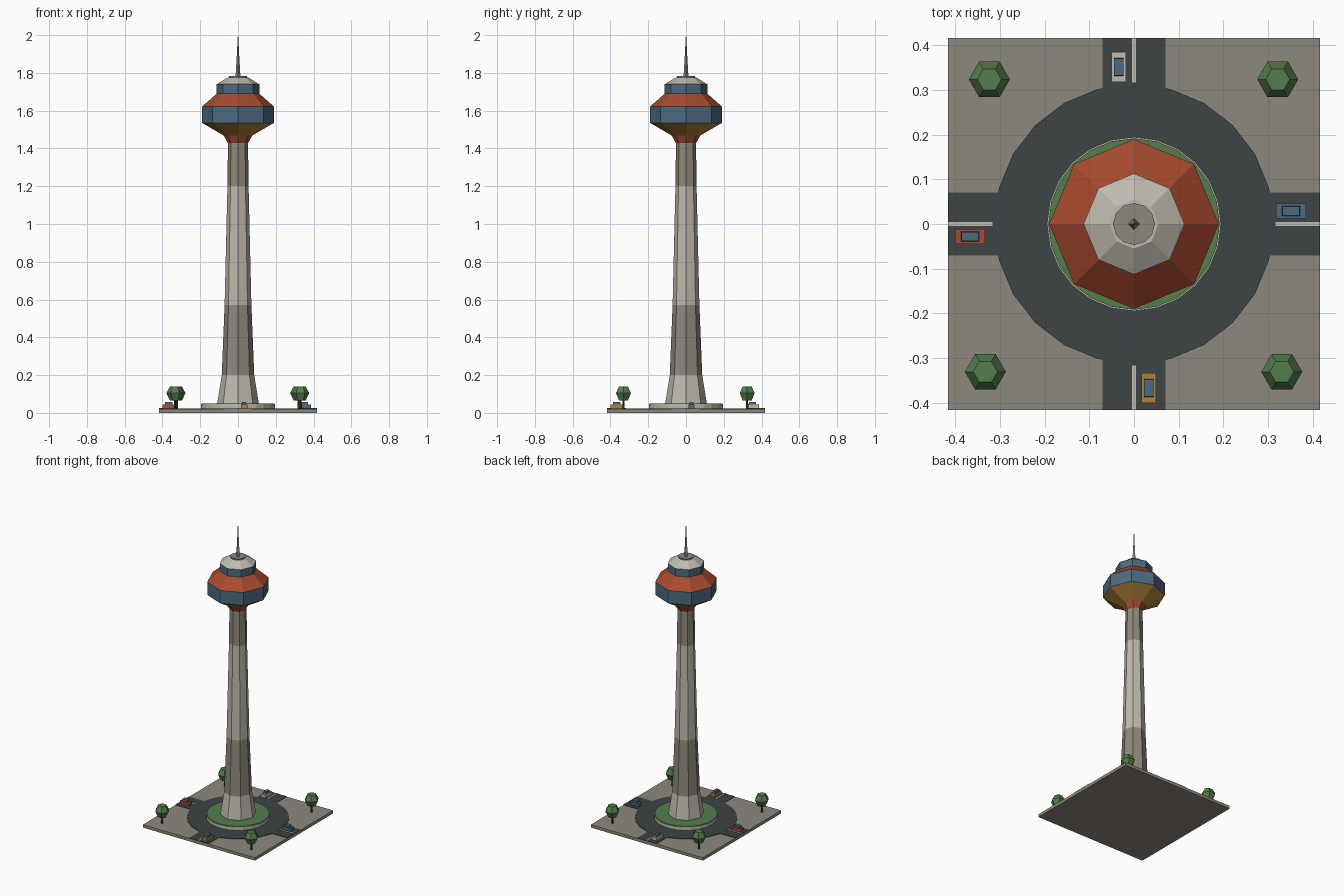
import bpy
import bmesh
from math import cos, sin, pi, radians
from mathutils import Matrix

cube = bpy.data.objects.get("Cube")
if cube:
    bpy.data.objects.remove(cube, do_unlink=True)


def linear(c):
    return c / 12.92 if c <= 0.04045 else ((c + 0.055) / 1.055) ** 2.4


def material(name, hex_code):
    rgb = [linear(int(hex_code[i:i + 2], 16) / 255) for i in (0, 2, 4)]
    mat = bpy.data.materials.new(name)
    mat.use_nodes = True
    mat.diffuse_color = (*rgb, 1)
    bsdf = next(n for n in mat.node_tree.nodes if n.type == 'BSDF_PRINCIPLED')
    bsdf.inputs["Base Color"].default_value = (*rgb, 1)
    return mat


STONE = material("stone taupe", "8f897d")
PALE = material("pale concrete", "bfbab0")
ASPHALT = material("asphalt", "3d4344")
RED = material("brick red", "a84a2f")
OCHRE = material("ochre", "b0823a")
GLASS = material("blue glass", "4d6a80")
GREEN = material("leaf green", "527d4d")
BROWN = material("trunk brown", "4a3a2c")


def finish(name, bm, mats):
    bmesh.ops.recalc_face_normals(bm, faces=bm.faces)
    mesh = bpy.data.meshes.new(name)
    bm.to_mesh(mesh)
    bm.free()
    for mat in mats:
        mesh.materials.append(mat)
    obj = bpy.data.objects.new(name, mesh)
    bpy.context.collection.objects.link(obj)
    return obj


def lathe(name, profile, sides, band_mats, loc=(0, 0)):
    """Faceted stack of rings (radius, z), one material per band, capped."""
    bm = bmesh.new()
    mats = list(dict.fromkeys(band_mats))
    rings = []
    for r, z in profile:
        rings.append([bm.verts.new((loc[0] + r * cos(2 * pi * i / sides),
                                    loc[1] + r * sin(2 * pi * i / sides), z))
                      for i in range(sides)])
    for low, high, mat in zip(rings, rings[1:], band_mats):
        for i in range(sides):
            j = (i + 1) % sides
            face = bm.faces.new((low[i], low[j], high[j], high[i]))
            face.material_index = mats.index(mat)
    bm.faces.new(rings[0][::-1]).material_index = mats.index(band_mats[0])
    bm.faces.new(rings[-1]).material_index = mats.index(band_mats[-1])
    return finish(name, bm, mats)


def box(name, center, size, mat, taper=1.0, turn=0.0):
    """Box standing on center z, with its top scaled by taper."""
    bm = bmesh.new()
    bmesh.ops.create_cube(bm, size=1)
    for v in bm.verts:
        k = taper if v.co.z > 0 else 1
        v.co = (v.co.x * size[0] * k, v.co.y * size[1] * k, (v.co.z + 0.5) * size[2])
    bm.transform(Matrix.Translation(center) @ Matrix.Rotation(turn, 4, 'Z'))
    return finish(name, bm, [mat])


# Ground slab, roundabout and the four approach roads
HALF = 0.417
box("ground_slab", (0, 0, 0), (2 * HALF, 2 * HALF, 0.02), STONE)
lathe("roundabout", [(0.313, 0.019), (0.313, 0.0235)], 24, [ASPHALT])
for i, side in enumerate(("left", "back", "right", "front")):
    a = i * pi / 2
    c, s = round(cos(a)), round(sin(a))
    box(side + "_road", (0.352 * c, 0.352 * s, 0.019), (0.13, 0.142, 0.004), ASPHALT, turn=a)
    box(side + "_lane_mark", (0.367 * c, 0.367 * s, 0.022), (0.1, 0.009, 0.003), PALE, turn=a)

# Round plinth with lawn
lathe("plinth", [(0.195, 0.02), (0.195, 0.046)], 24, [PALE])
lathe("lawn", [(0.192, 0.045), (0.192, 0.05)], 24, [GREEN])

# Octagonal tapering shaft with alternating bands
lathe("tower_shaft",
      [(0.111, 0.045), (0.086, 0.2), (0.071, 0.57), (0.056, 1.2), (0.053, 1.44)],
      8, [PALE, STONE, PALE, STONE])

# Observation pod, upper deck and domed roof
lathe("observation_pod",
      [(0.054, 1.43), (0.075, 1.468), (0.19, 1.535), (0.19, 1.622), (0.113, 1.69)],
      8, [RED, OCHRE, GLASS, RED])
lathe("upper_deck", [(0.113, 1.688), (0.113, 1.74)], 8, [GLASS])
lathe("domed_roof", [(0.113, 1.74), (0.055, 1.775)], 8, [PALE])
lathe("roof_cap", [(0.047, 1.77), (0.047, 1.783)], 12, [STONE])

# Four-sided antenna
lathe("antenna_mast", [(0.013, 1.78), (0.006, 1.9), (0.001, 2.0)], 4, [STONE, STONE])

# Corner trees
for i, (x, y) in enumerate(((-0.324, 0.324), (0.322, 0.324), (-0.333, -0.331), (0.331, -0.331))):
    lathe(f"tree_trunk_{i + 1}", [(0.007, 0.02), (0.006, 0.07)], 6, [BROWN], (x, y))
    lathe(f"tree_crown_{i + 1}", [(0.027, 0.065), (0.046, 0.105), (0.027, 0.14)],
          6, [GREEN, GREEN], (x, y))

# Parked cars, each in the lane of its road
cars = (("blue", 0.352, 0.029, 0, GLASS), ("pale", -0.034, 0.352, 90, PALE),
        ("red", -0.367, -0.028, 0, RED), ("ochre", 0.033, -0.367, 90, OCHRE))
for name, x, y, deg, mat in cars:
    turn = radians(deg)
    box(name + "_car_body", (x, y, 0.023), (0.067, 0.033, 0.021), mat, turn=turn)
    box(name + "_car_cabin", (x, y, 0.044), (0.04, 0.022, 0.014), GLASS, 0.95, turn)
